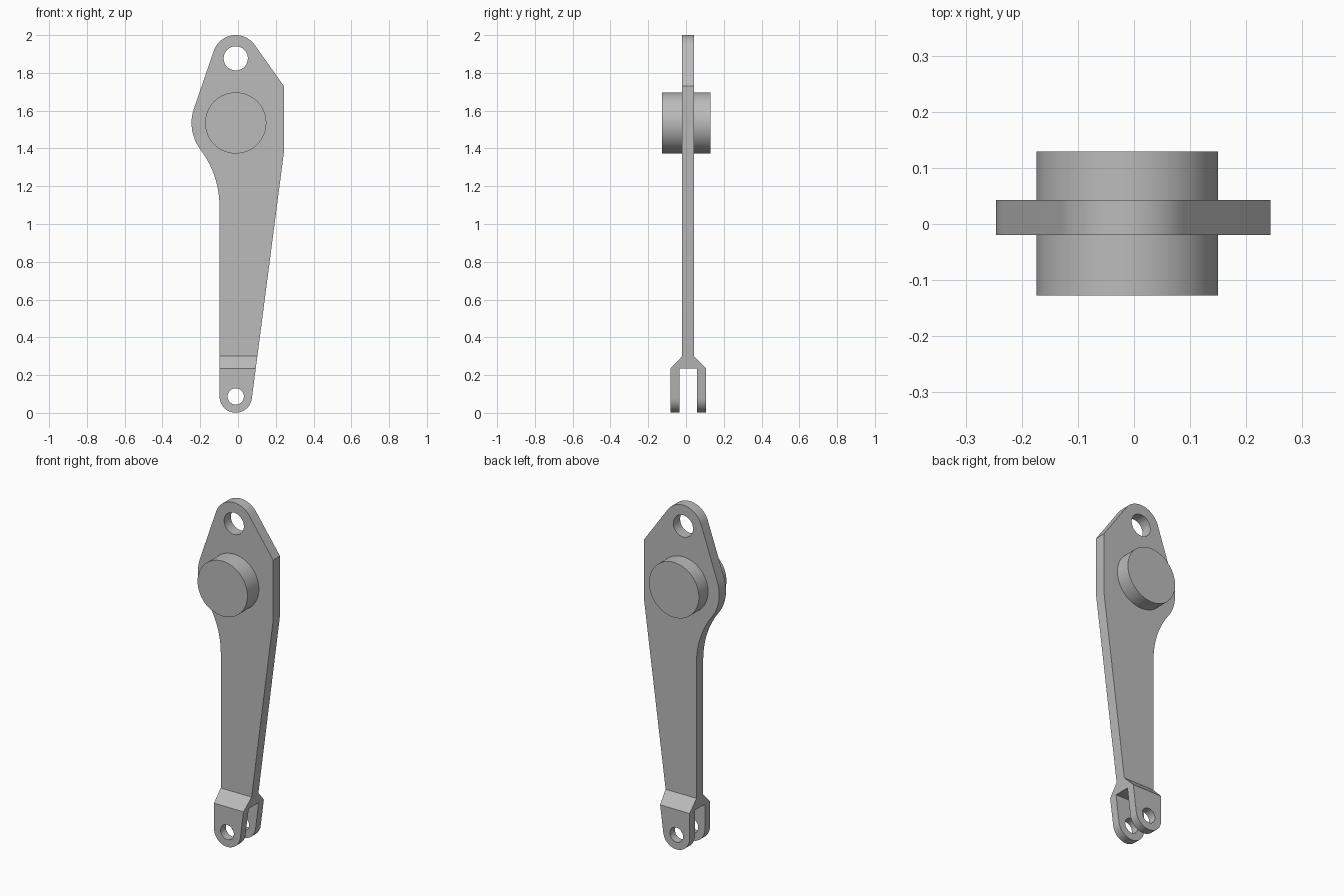
import bpy
from math import acos, asin, atan2, cos, hypot, pi, radians, sin, sqrt

cube = bpy.data.objects.get("Cube")
if cube:
    bpy.data.objects.remove(cube, do_unlink=True)

GREY = (0.5, 0.5, 0.5, 1)
steel = bpy.data.materials.new("plain grey")
steel.use_nodes = True
steel.diffuse_color = GREY
steel.node_tree.nodes["Principled BSDF"].inputs["Base Color"].default_value = GREY

CX = -0.012                      # shared axis of eye, boss and fork pin
EYE, BOSS, PIN = (CX, 1.877), (CX, 1.535), (CX, 0.087)
EYE_R, BULGE_R, PIN_R = 0.123, 0.234, 0.086


def arc(centre, radius, start, end, steps=16):
    """Points on an arc, angles in radians."""
    return [(centre[0] + radius * cos(start + (end - start) * i / steps),
             centre[1] + radius * sin(start + (end - start) * i / steps))
            for i in range(steps + 1)]


def tangent_angle(centre, radius, point, side):
    """Angle on a circle where the line to an outside point touches it."""
    dx, dz = point[0] - centre[0], point[1] - centre[1]
    return atan2(dz, dx) + side * acos(radius / hypot(dx, dz))


def prism(name, profile, axis, low, high):
    """Extrude a closed (horizontal, z) profile along x or y."""
    n = len(profile)
    if axis == "y":
        verts = [(h, d, z) for d in (low, high) for h, z in profile]
    else:
        verts = [(d, h, z) for d in (low, high) for h, z in profile]
    faces = [list(range(n))[::-1], list(range(n, 2 * n))]
    faces += [(i, (i + 1) % n, n + (i + 1) % n, n + i) for i in range(n)]
    mesh = bpy.data.meshes.new(name)
    mesh.from_pydata(verts, [], faces)
    obj = bpy.data.objects.new(name, mesh)
    bpy.context.collection.objects.link(obj)
    mesh.materials.append(steel)
    activate(obj)
    bpy.ops.object.mode_set(mode="EDIT")
    bpy.ops.mesh.select_all(action="SELECT")
    bpy.ops.mesh.normals_make_consistent(inside=False)
    bpy.ops.object.mode_set(mode="OBJECT")
    return obj


def activate(obj):
    bpy.ops.object.select_all(action="DESELECT")
    obj.select_set(True)
    bpy.context.view_layer.objects.active = obj


def combine(obj, tool, operation):
    """Apply a boolean and discard its tool."""
    mod = obj.modifiers.new(operation.lower(), "BOOLEAN")
    mod.operation, mod.object, mod.solver = operation, tool, "EXACT"
    activate(obj)
    bpy.ops.object.modifier_apply(modifier=mod.name)
    bpy.data.objects.remove(tool, do_unlink=True)


def disc(centre, radius, steps=64):
    return arc(centre, radius, 0, 2 * pi, steps)[:-1]


# Lever outline: right edge, eye, bulge, concave fillet, shank, fork end
upper, lower = (0.243, 1.73), (0.243, 1.38)
left_x, fillet_r = CX - PIN_R, 0.5
lean = pi - asin((BULGE_R - EYE_R) / (EYE[1] - BOSS[1]))
dx = left_x - fillet_r - CX
dz = -sqrt((BULGE_R + fillet_r) ** 2 - dx ** 2)
fillet = (CX + dx, BOSS[1] + dz)
touch = atan2(dz, dx)
outline = [lower, upper]
outline += arc(EYE, EYE_R, tangent_angle(EYE, EYE_R, upper, 1), lean, 24)
outline += arc(BOSS, BULGE_R, lean, touch + 2 * pi, 20)
outline += arc(fillet, fillet_r, touch + pi, 0, 14)[1:]
outline += arc(PIN, PIN_R, -pi, tangent_angle(PIN, PIN_R, lower, -1), 24)
lever = prism("lever_arm", outline, "y", -0.2, 0.2)

# Side profile: thin plate widening into a two-pronged fork
MID, HALF, OUT, SLOT = 0.0115, 0.0315, 0.0945, 0.0465
half = [(HALF, 2.1), (HALF, 0.30), (OUT, 0.235), (OUT, -0.1), (SLOT, -0.1), (SLOT, 0.235)]
side = [(MID + y, z) for y, z in half] + [(MID - y, z) for y, z in reversed(half)]
combine(lever, prism("fork_profile", side, "x", -0.5, 0.5), "INTERSECT")

# Eye hole and pin holes
for centre, radius in ((EYE, 0.064), (PIN, 0.043)):
    combine(lever, prism("hole_cutter", disc(centre, radius, 48), "y", -0.3, 0.3), "DIFFERENCE")

# Round boss passing through the plate
boss = prism("pivot_boss", disc(BOSS, 0.162), "y", -0.127, 0.129)

for obj in (lever, boss):
    activate(obj)
    bpy.ops.object.shade_smooth_by_angle(angle=radians(25))
